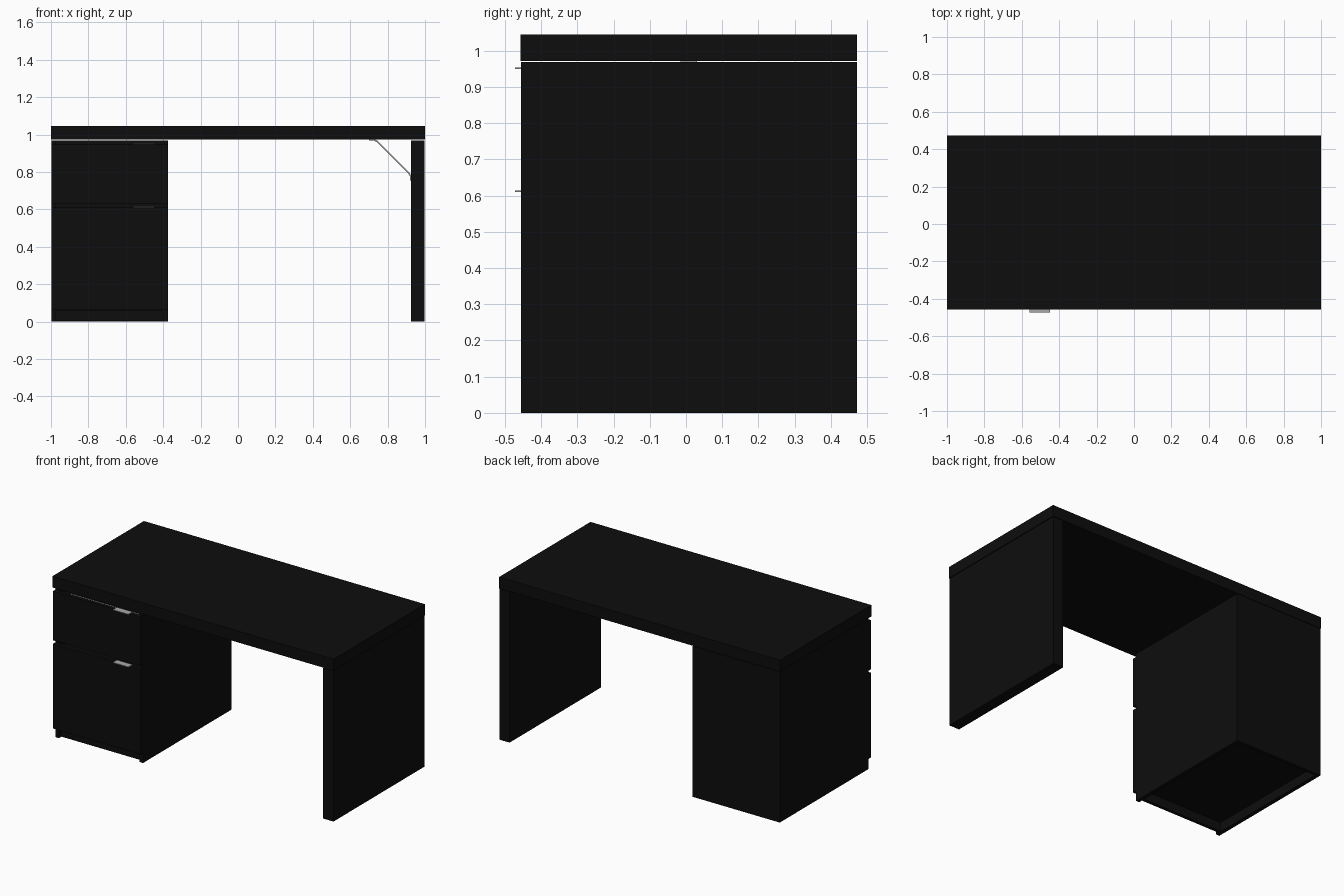
import bpy
import bmesh

if "Cube" in bpy.data.objects:
    bpy.data.objects.remove(bpy.data.objects["Cube"])


def material(name, value):
    mat = bpy.data.materials.new(name)
    mat.use_nodes = True
    colour = (value, value, value, 1)
    mat.diffuse_color = colour
    mat.node_tree.nodes["Principled BSDF"].inputs["Base Color"].default_value = colour
    return mat


black = material("black laminate", 0.004)
metal = material("brushed metal", 0.4)


def add_object(name, bm, mat):
    bmesh.ops.recalc_face_normals(bm, faces=bm.faces)
    mesh = bpy.data.meshes.new(name)
    bm.to_mesh(mesh)
    bm.free()
    mesh.materials.append(mat)
    obj = bpy.data.objects.new(name, mesh)
    bpy.context.collection.objects.link(obj)
    return obj


def box(name, x, y, z, mat=black):
    """Box from (low, high) ranges on each axis."""
    bm = bmesh.new()
    bmesh.ops.create_cube(bm, size=1)
    for v in bm.verts:
        for axis, (low, high) in enumerate((x, y, z)):
            v.co[axis] = high if v.co[axis] > 0 else low
    return add_object(name, bm, mat)


# Overall dimensions
FRONT, BACK = -0.457, 0.472
UNDER = 0.972
BODY_TOP = UNDER - 0.003
BODY_FRONT = -0.43
LEFT, RIGHT = -0.998, -0.375
WALL = 0.025

# Worktop and end panel
box("worktop", (-1, 1), (FRONT, BACK), (UNDER, 1.045))
box("end_panel", (0.925, 0.998), (FRONT + 0.002, BACK), (0, BODY_TOP))

# Cabinet carcass, open underneath behind the plinth
inner = (LEFT + WALL, RIGHT - WALL)
box("cabinet_outer_side", (LEFT, inner[0]), (BODY_FRONT, BACK), (0, BODY_TOP))
box("cabinet_inner_side", (inner[1], RIGHT), (BODY_FRONT, BACK), (0, BODY_TOP))
box("cabinet_back", inner, (BACK - 0.02, BACK), (0, BODY_TOP))
box("cabinet_floor", inner, (BODY_FRONT, BACK - 0.02), (0.06, 0.08))
box("plinth", inner, (BODY_FRONT + 0.02, BODY_FRONT + 0.04), (0.003, 0.06))

# Drawers with thin edge pulls hooked over the fronts
for label, low, high in (("upper", 0.632, 0.949), ("lower", 0.065, 0.61)):
    box(label + "_drawer_front", (LEFT, RIGHT), (FRONT + 0.002, BODY_FRONT), (low, high))
    box(label + "_drawer_box", (inner[0] + 0.01, inner[1] - 0.01),
        (BODY_FRONT, 0.4), (low + 0.03, high - 0.02))
    pull = box(label + "_pull", (-0.56, -0.45), (-0.472, BODY_FRONT),
               (high, high + 0.004), metal)
    rounding = pull.modifiers.new("rounding", "BEVEL")
    rounding.affect = "VERTICES"
    rounding.width = 0.006
    rounding.segments = 3

# Metal rim along the back of the upper drawer front
box("drawer_rim", (-0.89, inner[1]), (BODY_FRONT, BODY_FRONT + 0.008), (0.943, 0.949), metal)

# Diagonal corner brace bent from a flat strap
path = [(0.7, 0.971), (0.727, 0.971), (0.742, 0.964),
        (0.914, 0.793), (0.923, 0.777), (0.923, 0.755)]
bm = bmesh.new()
rows = [[bm.verts.new((x, y, z)) for y in (-0.015, 0.03)] for x, z in path]
for a, b in zip(rows, rows[1:]):
    bm.faces.new((a[0], a[1], b[1], b[0]))
brace = add_object("corner_brace", bm, metal)
strap = brace.modifiers.new("strap thickness", "SOLIDIFY")
strap.thickness = 0.008
strap.offset = 0
